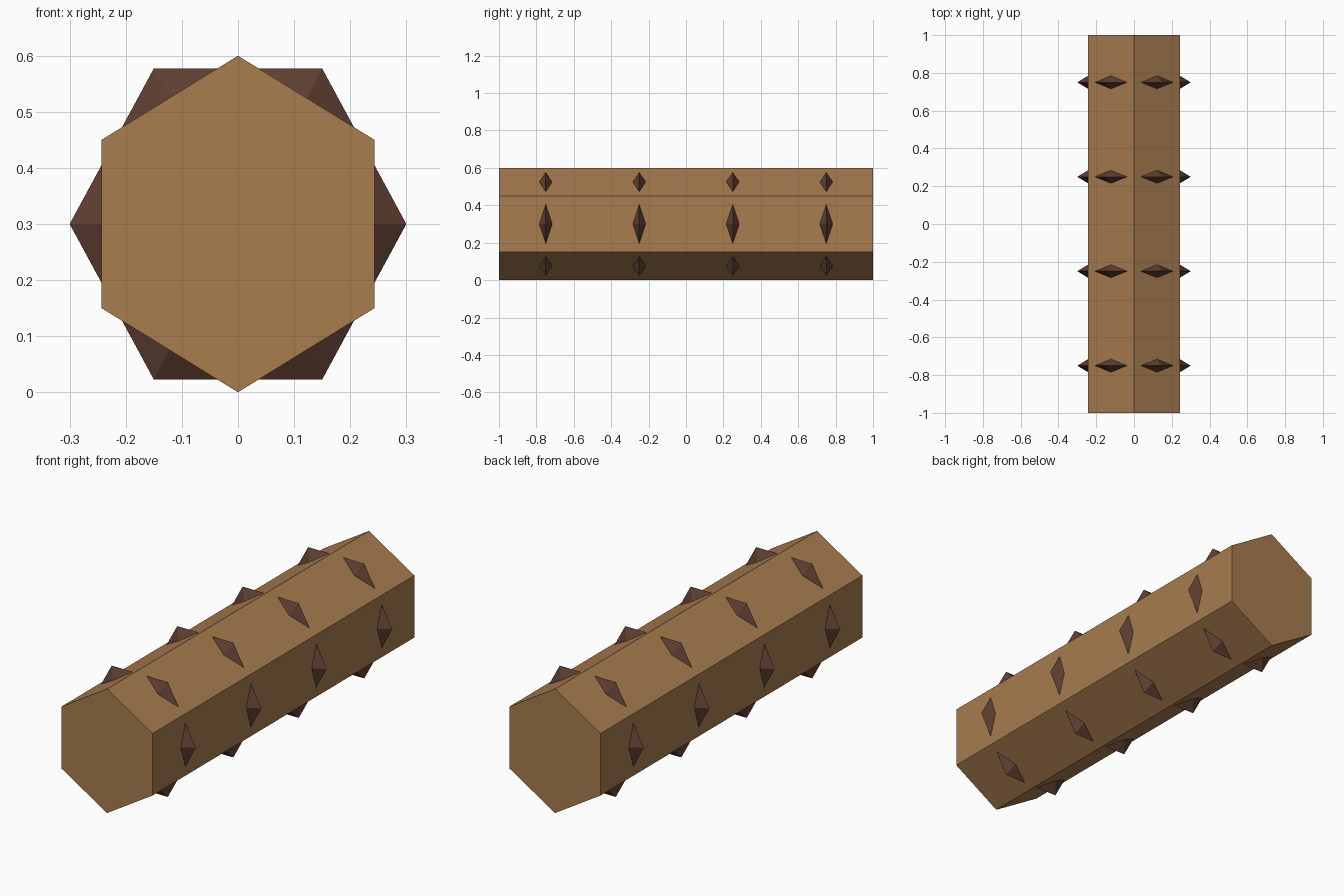
import bpy, bmesh
from math import sin, cos, pi

if "Cube" in bpy.data.objects:
    bpy.data.objects.remove(bpy.data.objects["Cube"])

BODY_R, RIDGE_R, TALL, MID_Z = 0.281, 0.30, 1.067, 0.30


def material(name, rgb):
    m = bpy.data.materials.new(name)
    lin = [((c / 255 + 0.055) / 1.055) ** 2.4 for c in rgb]
    m.diffuse_color = (*lin, 1)
    m.use_nodes = True
    m.node_tree.nodes["Principled BSDF"].inputs["Base Color"].default_value = m.diffuse_color
    return m


def hexagon(bm, radius, y, turn):
    """Six vertices around the log axis, slightly stretched upward."""
    return [bm.verts.new((radius * cos(turn + i * pi / 3), y,
                          MID_Z + TALL * radius * sin(turn + i * pi / 3)))
            for i in range(6)]


def finish(bm, name, mat):
    bmesh.ops.recalc_face_normals(bm, faces=bm.faces[:])
    mesh = bpy.data.meshes.new(name)
    bm.to_mesh(mesh)
    bm.free()
    mesh.materials.append(mat)
    ob = bpy.data.objects.new(name, mesh)
    bpy.context.collection.objects.link(ob)


wood = material("light brown wood", (168, 124, 79))
dark = material("dark brown", (95, 63, 50))

# Hexagonal log with a point at the top and bottom
bm = bmesh.new()
front, back = (hexagon(bm, BODY_R, y, pi / 6) for y in (-1, 1))
bm.faces.new(front)
bm.faces.new(back)
for i in range(6):
    j = (i + 1) % 6
    bm.faces.new((front[i], front[j], back[j], back[i]))
finish(bm, "log", wood)

# Hexagonal double cones whose corners poke through the log as spikes
for n, y in enumerate((-0.75, -0.25, 0.25, 0.75)):
    bm = bmesh.new()
    rim = hexagon(bm, RIDGE_R, y, 0)
    for depth in (-0.183, 0.183):
        apex = bm.verts.new((0, y + depth, MID_Z))
        for i in range(6):
            bm.faces.new((rim[i], rim[(i + 1) % 6], apex))
    finish(bm, f"spike_ring_{n + 1}", dark)
